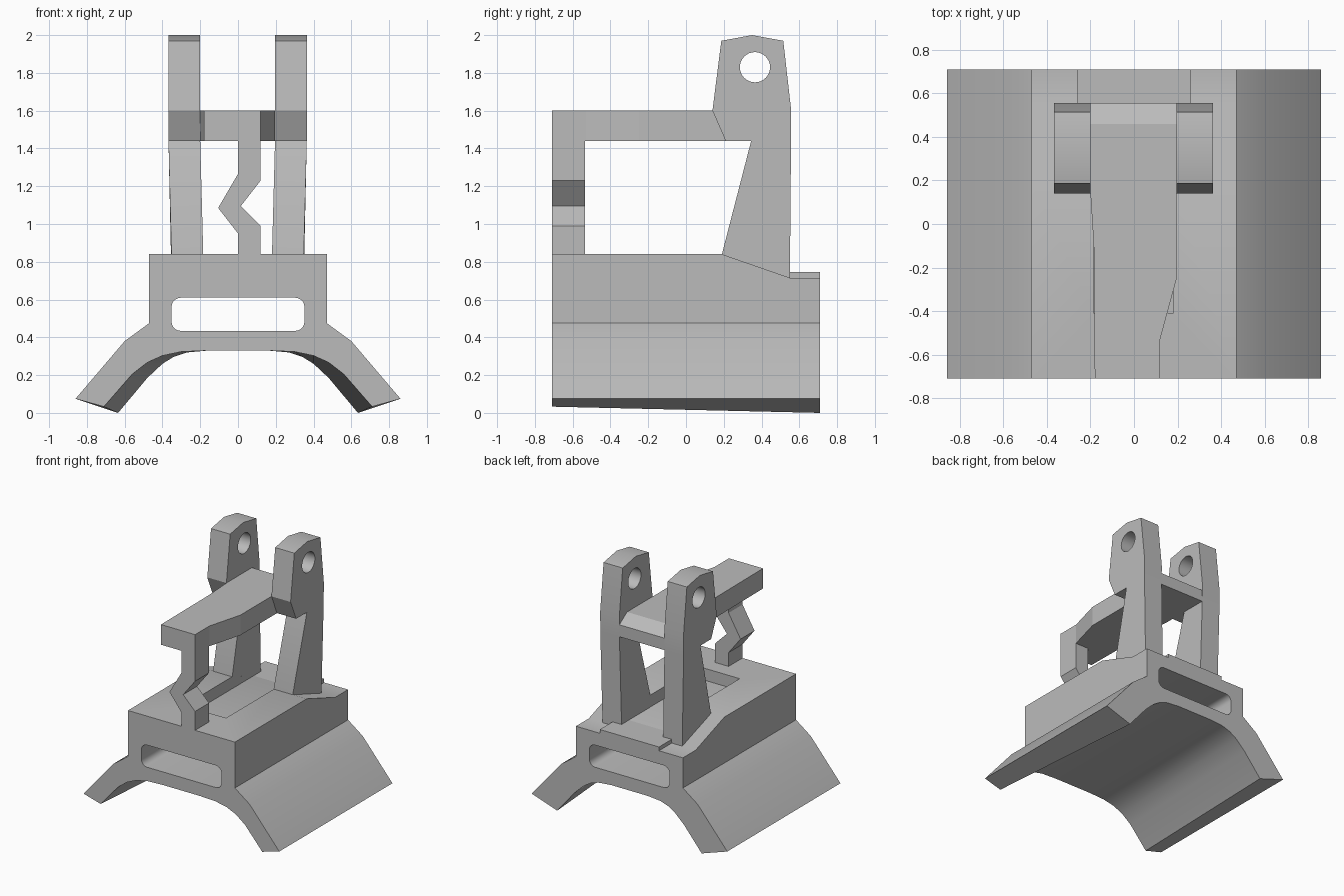
import bpy, bmesh, math

cube = bpy.data.objects.get("Cube")
if cube:
    bpy.data.objects.remove(cube, do_unlink=True)

grey = bpy.data.materials.new("plain grey")
grey.use_nodes = True
grey.diffuse_color = (0.5, 0.5, 0.5, 1)
grey.node_tree.nodes["Principled BSDF"].inputs["Base Color"].default_value = grey.diffuse_color


def loft(name, ring_a, ring_b):
    """Closed solid between two matching rings of 3D points."""
    bm = bmesh.new()
    a = [bm.verts.new(p) for p in ring_a]
    b = [bm.verts.new(p) for p in ring_b]
    bm.faces.new(a)
    bm.faces.new(b[::-1])
    for i in range(len(a)):
        j = (i + 1) % len(a)
        bm.faces.new((a[i], b[i], b[j], a[j]))
    bmesh.ops.recalc_face_normals(bm, faces=bm.faces[:])
    mesh = bpy.data.meshes.new(name)
    bm.to_mesh(mesh)
    bm.free()
    mesh.materials.append(grey)
    obj = bpy.data.objects.new(name, mesh)
    bpy.context.collection.objects.link(obj)
    return obj


def prism(name, axis, profile, lo, hi):
    """Extrude a 2D profile along x, y or z."""
    def ring(t):
        return [p[:axis] + (t,) + p[axis:] for p in profile]
    return loft(name, ring(lo), ring(hi))


def box(name, x, y, z):
    rect = [(x[0], y[0]), (x[1], y[0]), (x[1], y[1]), (x[0], y[1])]
    return prism(name, 2, rect, *z)


def activate(obj):
    bpy.ops.object.select_all(action='DESELECT')
    obj.select_set(True)
    bpy.context.view_layer.objects.active = obj


def cut(obj, cutter):
    mod = obj.modifiers.new("cut", 'BOOLEAN')
    mod.operation = 'DIFFERENCE'
    mod.solver = 'EXACT'
    mod.object = cutter
    activate(obj)
    bpy.ops.object.modifier_apply(modifier=mod.name)
    bpy.data.objects.remove(cutter, do_unlink=True)


def smooth(obj):
    activate(obj)
    bpy.ops.object.shade_smooth_by_angle(angle=math.radians(30))


def arc(cx, cy, r, start, end, n):
    angles = [math.radians(start + (end - start) * i / n) for i in range(n + 1)]
    return [(cx + r * math.cos(a), cy + r * math.sin(a)) for a in angles]


# Saddle base: arch narrows slightly from front to back
outer = [(0.86, 0.075), (0.6, 0.38), (0.47, 0.475), (0.47, 0.84)]
front_arch = [(0.16, 0.33), (0.3, 0.324), (0.4, 0.303), (0.48, 0.267), (0.56, 0.205), (0.71, 0.033)]
back_arch = [(0.16, 0.33), (0.27, 0.32), (0.34, 0.297), (0.4, 0.26), (0.48, 0.185), (0.635, 0.0)]


def base_ring(arch, y):
    half = arch + outer
    return [(x, y, z) for x, z in half] + [(-x, y, z) for x, z in half[::-1]]


base = loft("saddle_base", base_ring(front_arch, -0.71), base_ring(back_arch, 0.71))

# Rounded slot right through the base
r = 0.05
slot = []
for sx, sz, start in ((1, 1, 0), (-1, 1, 90), (-1, -1, 180), (1, -1, 270)):
    slot += arc(sx * (0.352 - r), 0.522 + sz * (0.088 - r), r, start, start + 90, 5)
cut(base, prism("slot_cutter", 1, slot, -1, 1))

# Sloping step at the back, and shallow recess in the top
step = [(0.13, 0.861), (0.55, 0.715), (0.9, 0.715), (0.9, 1.0), (0.13, 1.0)]
cut(base, prism("step_cutter", 0, step, -1, 1))
cut(base, box("recess_cutter", (-0.185, 0.182), (-0.41, 0.5), (0.745, 1.0)))
smooth(base)
box("rear_plate", (-0.26, 0.26), (0.46, 0.71), (0.715, 0.745))

# Pillars with an eyelet, leaning in a little at the foot
side = [(0.19, 0.72), (0.19, 0.84), (0.345, 1.44), (0.21, 1.44), (0.14, 1.6), (0.187, 1.97),
        (0.35, 2.0), (0.515, 1.97), (0.557, 1.6), (0.556, 1.44), (0.55, 0.7)]
for name, sign in (("left_pillar", 1), ("right_pillar", -1)):
    x0, x1 = sorted((sign * 0.198 - 0.002, sign * 0.366 - 0.002))
    pillar = prism(name, 0, side, x0, x1)
    for v in pillar.data.vertices:
        if v.co.z < 1:
            v.co.x -= sign * 0.016
    cut(pillar, prism("eyelet_cutter", 0, arc(0.365, 1.83, 0.08, 0, 348.75, 31), -1, 1))
    smooth(pillar)

# Beam from the front post back between the pillars, bevelled at the rear
plan = [(-0.18, -0.71), (0.12, -0.71), (0.12, -0.53), (0.196, -0.25),
        (0.196, 0.556), (-0.2, 0.556), (-0.2, 0.14), (-0.185, -0.1)]
beam = prism("top_beam", 2, plan, 1.44, 1.6)
bevel = [(0.46, 1.6), (0.556, 1.535), (0.7, 1.4375), (0.7, 1.7), (0.3123, 1.7)]
cut(beam, prism("bevel_cutter", 0, bevel, -1, 1))

# Zigzag front post
zigzag = [(0.12, 0.84), (0.12, 0.99), (0.015, 1.095), (0.12, 1.23), (0.12, 1.44),
          (0.0, 1.44), (0.0, 1.265), (-0.105, 1.085), (0.0, 0.95), (0.0, 0.84)]
prism("zigzag_post", 1, zigzag, -0.71, -0.535)
